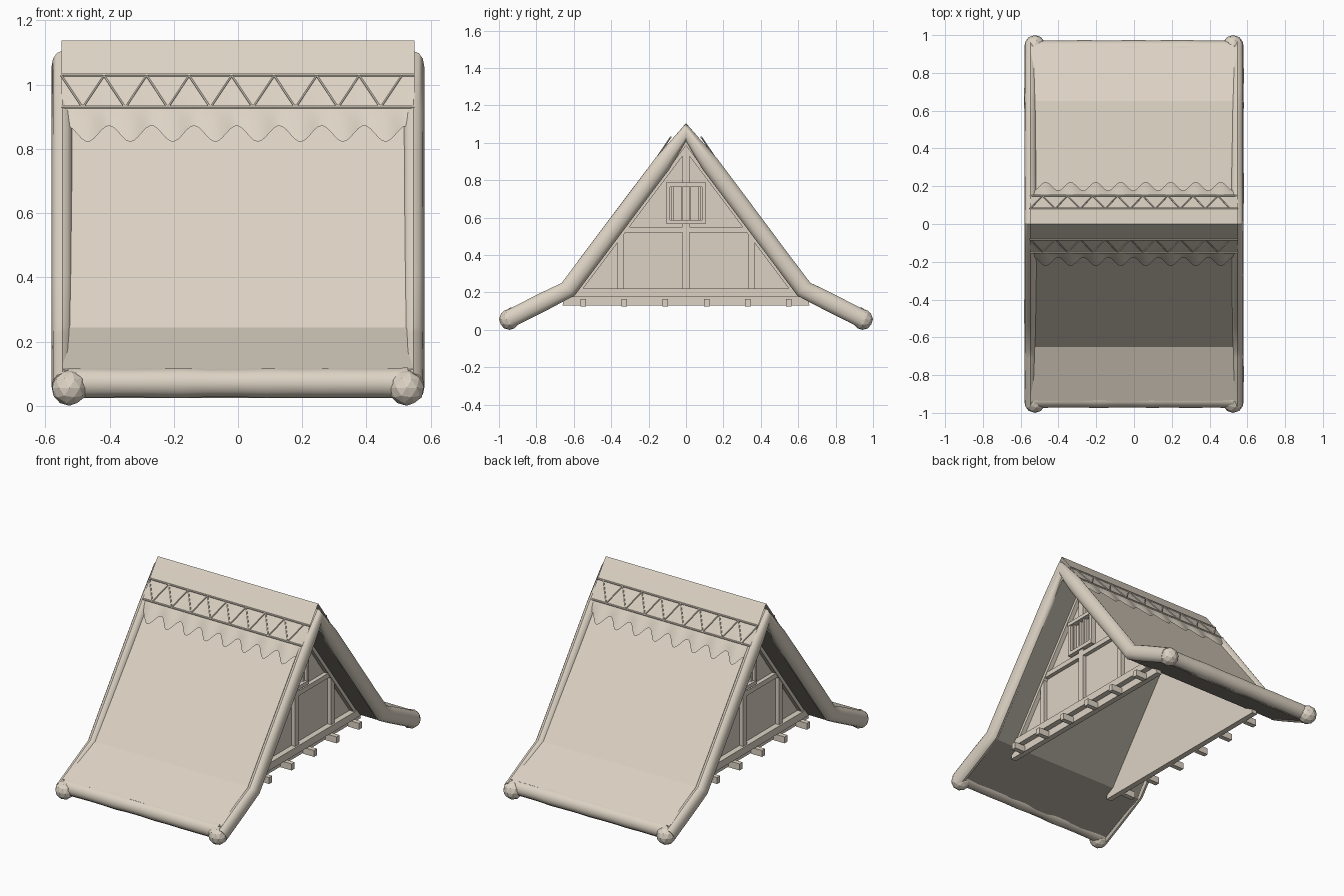
import bpy, bmesh, math, random
from mathutils import Vector

if "Cube" in bpy.data.objects:
    bpy.data.objects.remove(bpy.data.objects["Cube"])

random.seed(4)


def colour(name, rgb):
    m = bpy.data.materials.new(name)
    m.diffuse_color = (*rgb, 1)
    m.use_nodes = True
    m.node_tree.nodes["Principled BSDF"].inputs["Base Color"].default_value = m.diffuse_color
    return m


STRAW = colour("pale straw", (0.72, 0.65, 0.55))
SHADE = colour("dark thatch underside", (0.33, 0.30, 0.255))


def make(name, bm, smooth=None):
    bmesh.ops.recalc_face_normals(bm, faces=bm.faces)
    me = bpy.data.meshes.new(name)
    bm.to_mesh(me)
    bm.free()
    me.materials.append(STRAW)
    ob = bpy.data.objects.new(name, me)
    bpy.context.collection.objects.link(ob)
    if smooth:
        bpy.context.view_layer.objects.active = ob
        ob.select_set(True)
        bpy.ops.object.shade_smooth_by_angle(angle=math.radians(smooth))
        ob.select_set(False)
    return ob


def grid(bm, rows):
    """Skin rows of points into quads."""
    vs = [[bm.verts.new(p) for p in r] for r in rows]
    for a, b in zip(vs, vs[1:]):
        for i in range(len(a) - 1):
            bm.faces.new((a[i], a[i + 1], b[i + 1], b[i]))


def tube(bm, path, r, side, n=10, steps=1, wobble=0.0, squash=1.0):
    """Sweep an n-sided ring along a path; side lies across the path."""
    pts = [Vector(path[0])]
    for a, b in zip(path, path[1:]):
        pts += [Vector(a).lerp(Vector(b), (k + 1) / steps) for k in range(steps)]
    u, rows = Vector(side).normalized(), []
    for i, p in enumerate(pts):
        t = (pts[min(i + 1, len(pts) - 1)] - pts[max(i - 1, 0)]).normalized()
        v = t.cross(u).normalized()
        rr = r * (1 + random.uniform(-wobble, wobble))
        rows.append([p + rr * (squash * math.cos(a) * u + math.sin(a) * v)
                     for a in [math.tau * k / n for k in range(n)]])
    vs = [[bm.verts.new(p) for p in row] for row in rows]
    for a, b in zip(vs, vs[1:]):
        for k in range(n):
            bm.faces.new((a[k], a[(k + 1) % n], b[(k + 1) % n], b[k]))
    bm.faces.new(vs[0])
    bm.faces.new(vs[-1])


def prism(bm, yz, x0, x1):
    """Extrude a y-z outline from x0 to x1."""
    a = [bm.verts.new((x0, y, z)) for y, z in yz]
    b = [bm.verts.new((x1, y, z)) for y, z in yz]
    bm.faces.new(a)
    bm.faces.new(b)
    for i in range(len(a)):
        j = (i + 1) % len(a)
        bm.faces.new((a[i], a[j], b[j], b[i]))


def slab(bm, y0, y1, z0, z1, x0, x1):
    prism(bm, [(y0, z0), (y1, z0), (y1, z1), (y0, z1)], x0, x1)


def on_slope(n, z):
    """y of the roof slope lying n away from the centre at height z."""
    return (n - 0.6 * z) / 0.8


# thick thatch, two pitches per side, darker on the faces that look down
bm = bmesh.new()
top = [(-0.94, 0.115), (-0.651, 0.243), (0, 1.085), (0.651, 0.243), (0.94, 0.115)]
under = [(0.925, 0.024), (0.604, 0.181), (0, 0.985), (-0.604, 0.181), (-0.925, 0.024)]
prism(bm, top + under, -0.545, 0.545)
roof = make("thatch_roof", bm)
roof.data.materials.append(SHADE)
for p in roof.data.polygons:
    p.material_index = int(p.normal.z < -0.3)

# rolled thatch edges: gable rims, eaves and corner knobs
for s, label in ((-1, "left"), (1, "right")):
    bm = bmesh.new()
    path = [(s * 0.547, y, z) for y, z in
            [(-0.945, 0.058), (-0.63, 0.217), (0, 1.057), (0.63, 0.217), (0.945, 0.058)]]
    tube(bm, path, 0.048, (1, 0, 0), 12, 5, 0.02, 0.7)
    make(label + "_rim_roll", bm, 35)
for s, label in ((-1, "front"), (1, "back")):
    bm = bmesh.new()
    tube(bm, [(-0.53, s * 0.925, 0.071), (0.53, s * 0.925, 0.071)], 0.048, (0, 1, 0), 10, 12, 0.05)
    make(label + "_eave_roll", bm, 40)
    for sx, lx in ((-1, "left"), (1, "right")):
        bm = bmesh.new()
        bmesh.ops.create_icosphere(bm, subdivisions=2, radius=0.056)
        bmesh.ops.translate(bm, verts=bm.verts, vec=(sx * 0.525, s * 0.944, 0.056))
        make(f"{label}_{lx}_corner_knob", bm)

# ridge cap with scalloped hem, then its rods and zigzag lacing
PITCH = 0.1325
bm = bmesh.new()
for s in (-1, 1):
    rows = []
    for i in range(89):
        x = -0.55 + 1.1 * i / 88
        c = math.cos(math.tau * (x + 0.468) / PITCH)
        zh = 0.847 - 0.025 * c
        rows.append([(x, 0, 1.137), (x, s * 0.08, 1.03), (x, s * 0.148, 0.93),
                     (x, s * on_slope(0.675 + 0.004 * c, 0.895), 0.895),
                     (x, s * on_slope(0.668 + 0.003 * c, zh), zh)])
    grid(bm, rows)
bmesh.ops.remove_doubles(bm, verts=bm.verts, dist=0.0001)
make("ridge_cap", bm, 30)

for s, label in ((-1, "front"), (1, "back")):
    hi, lo = (s * 0.082, 1.03), (s * 0.15, 0.93)
    bm = bmesh.new()
    for y, z in (hi, lo):
        tube(bm, [(-0.55, y, z), (0.55, y, z)], 0.005, (0, 1, 0), 6)
    for k in range(16):
        x = -0.55 + k * PITCH / 2
        a, b = (hi, lo) if k % 2 == 0 else (lo, hi)
        tube(bm, [(x, *a), (x + PITCH / 2, *b)], 0.004, (0, s * 0.8, 0.6), 6)
    make(label + "_ridge_lacing", bm)

# gable ends
for s, label in ((-1, "left"), (1, "right")):
    X, F = s * 0.38, s * 0.405   # wall face and timber face
    bm = bmesh.new()
    prism(bm, [(-0.66, 0.13), (0.66, 0.13), (0.65, 0.19), (0, 1.04), (-0.65, 0.19)],
          s * 0.345, X)
    make(label + "_gable_wall", bm)

    # timber framing
    bm = bmesh.new()
    slab(bm, -0.61, 0.61, 0.175, 0.22, X, s * 0.415)
    slab(bm, -0.37, 0.37, 0.52, 0.55, X, F)
    for y in (-0.35, 0.35):
        slab(bm, y - 0.016, y + 0.016, 0.22, 0.52, X, F)
    slab(bm, -0.02, 0.02, 0.22, 0.57, X, F)
    slab(bm, -0.02, 0.02, 0.785, 0.95, X, F)
    for t in (-1, 1):
        prism(bm, [(t * on_slope(n, z), z) for n, z in
                   ((0.572, 0.2), (0.615, 0.2), (0.615, 1.025), (0.572, 0.9533))], X, s * 0.408)
    make(label + "_gable_timbers", bm)

    # window frame and bars
    bm = bmesh.new()
    slab(bm, -0.108, 0.108, 0.765, 0.787, X, s * 0.415)
    slab(bm, -0.105, 0.105, 0.565, 0.588, X, s * 0.415)
    for y in (-0.095, 0.095):
        slab(bm, y - 0.01, y + 0.01, 0.588, 0.765, X, s * 0.412)
    for y in (-0.072, -0.022, 0.022, 0.072):
        slab(bm, y - 0.006, y + 0.006, 0.588, 0.765, X, s * 0.40)
    make(label + "_window", bm)

    # floor joist ends
    bm = bmesh.new()
    for k in range(6):
        y = -0.55 + 0.22 * k
        slab(bm, y - 0.015, y + 0.015, 0.125, 0.165, X, s * 0.455)
    make(label + "_joist_ends", bm)
